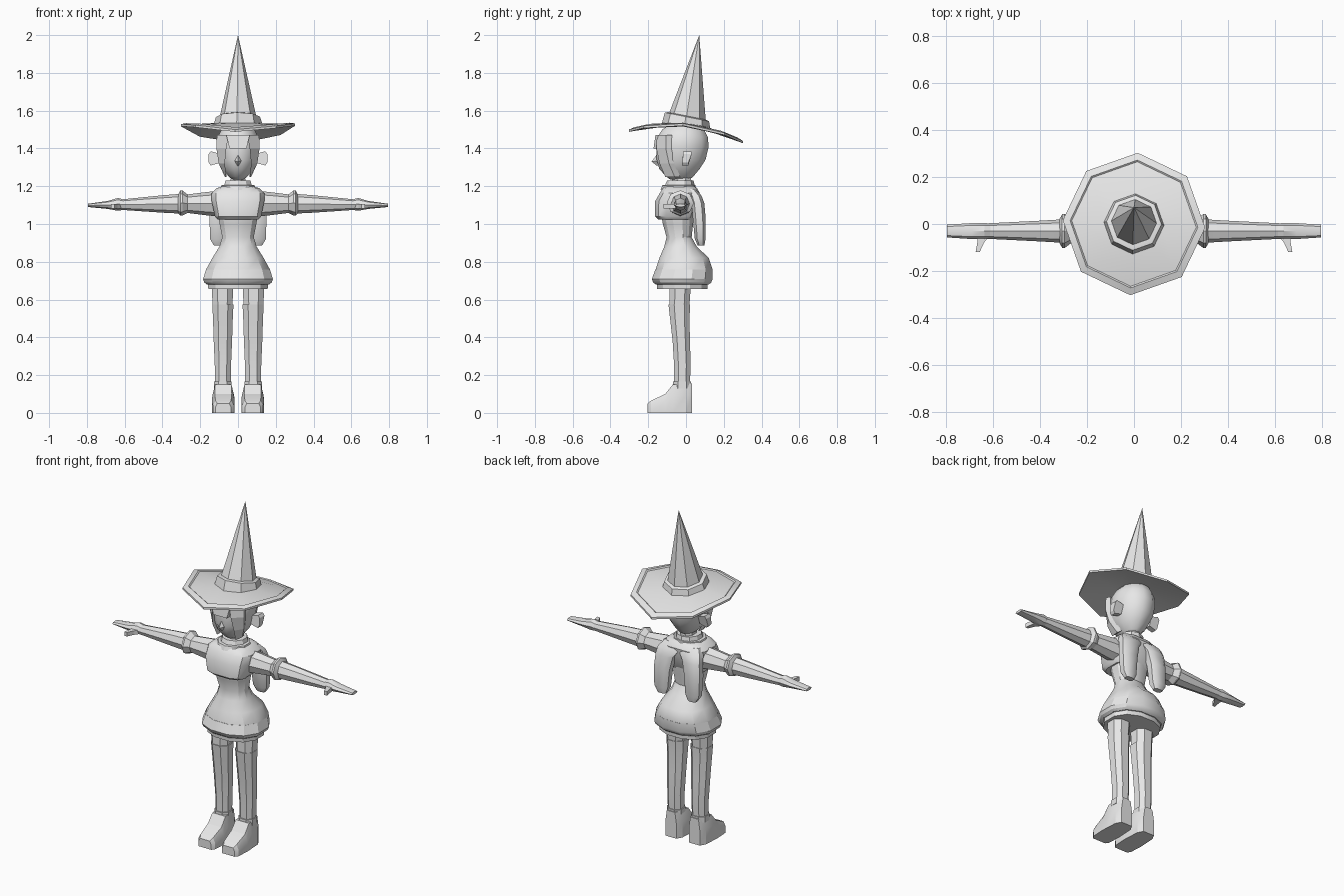
import bpy, bmesh, math
from mathutils import Vector

grey = bpy.data.materials.new("plain_grey")
grey.diffuse_color = (0.8, 0.8, 0.8, 1)


def finish(name, bm, angle=30):
    bmesh.ops.remove_doubles(bm, verts=bm.verts, dist=0.0005)
    bmesh.ops.recalc_face_normals(bm, faces=bm.faces)
    me = bpy.data.meshes.new(name)
    bm.to_mesh(me)
    bm.free()
    me.materials.append(grey)
    ob = bpy.data.objects.new(name, me)
    bpy.context.collection.objects.link(ob)
    bpy.ops.object.select_all(action='DESELECT')
    ob.select_set(True)
    bpy.context.view_layer.objects.active = ob
    if angle:
        bpy.ops.object.shade_smooth_by_angle(angle=math.radians(angle))
    return ob


def ring(rx, ry, n, phase=0.0, p=1.0):
    """Flat cross-section; p below 1 makes it boxier."""
    pts = []
    for i in range(n):
        a = 2 * math.pi * i / n + phase
        c, s = math.cos(a), math.sin(a)
        pts.append((rx * math.copysign(abs(c) ** p, c), ry * math.copysign(abs(s) ** p, s)))
    return pts


def loft(name, rings, angle=30):
    """Skin a list of equal-length point loops and cap both ends."""
    bm = bmesh.new()
    loops = [[bm.verts.new(p) for p in r] for r in rings]
    n = len(loops[0])
    for a, b in zip(loops, loops[1:]):
        for i in range(n):
            bm.faces.new((a[i], a[(i + 1) % n], b[(i + 1) % n], b[i]))
    bm.faces.new(loops[0])
    bm.faces.new(loops[-1])
    return finish(name, bm, angle)


def column(name, rows, n=12, phase=0.0, p=1.0, cx=0.0, angle=30):
    """Upright loft; rows are (z, half width, front y, back y)."""
    return loft(name, [[(cx + x, (y0 + y1) / 2 + y, z) for x, y in ring(rx, (y1 - y0) / 2, n, phase, p)]
                       for z, rx, y0, y1 in rows], angle)


def along_x(name, rows, side, n=8, y_c=-0.03):
    """Sideways loft; rows are (x, half depth, low z, high z)."""
    return loft(name, [[(side * x, y_c + y, (z0 + z1) / 2 + z)
                        for y, z in ring(ry, (z1 - z0) / 2, n, 0)]
                       for x, ry, z0, z1 in rows], 25)


# --- hat: drooping eight-sided brim, band and leaning cone
def brim_z(y):
    return 1.525 - 0.1 * y - 0.67 * y * y


TURN = math.radians(-3)


def brim_ring(r, dz):
    return [(x, y, brim_z(y) + dz) for x, y in ring(r, r, 8, TURN)]


loft("hat_brim", [brim_ring(0.10, -0.006), brim_ring(0.27, -0.010), brim_ring(0.303, -0.006),
                  brim_ring(0.303, 0.006), brim_ring(0.272, 0.010), brim_ring(0.265, 0.003),
                  brim_ring(0.12, 0.008)], 25)


def tilted(r, z):
    return [(x, y + 0.005, z - 0.2 * y) for x, y in ring(r, r, 8, TURN)]


loft("hat_band", [brim_ring(0.13, 0.0), tilted(0.117, 1.567), tilted(0.10, 1.572)], 20)
loft("hat_cone", [tilted(0.101, 1.55), [(0, 0.07, 2.0)] * 8], 20)

# --- head, neck and collar
column("head", [(1.235, 0.03, -0.085, 0.02), (1.25, 0.05, -0.105, 0.04), (1.29, 0.083, -0.145, 0.075),
                (1.34, 0.105, -0.16, 0.108), (1.41, 0.115, -0.163, 0.125), (1.46, 0.112, -0.155, 0.12),
                (1.50, 0.09, -0.13, 0.10), (1.53, 0.06, -0.08, 0.07)], 12, math.pi / 12, angle=40)
column("neck", [(1.16, 0.055, -0.09, 0.04), (1.25, 0.04, -0.075, 0.03)], 8, math.pi / 8)
column("collar", [(1.18, 0.10, -0.135, 0.055), (1.205, 0.092, -0.125, 0.05),
                  (1.207, 0.076, -0.11, 0.045), (1.23, 0.07, -0.10, 0.04), (1.23, 0.05, -0.085, 0.03)],
       10, math.pi / 10)

# nose
loft("nose", [[(0, -0.15, 1.305), (0.02, -0.15, 1.335), (0, -0.15, 1.375), (-0.02, -0.15, 1.335)],
              [(0, -0.182, 1.33)] * 4], 0)

# fringe across the forehead
loft("fringe", [[(-0.045, y, 1.40), (0.045, y, 1.40), (0.062, y + 0.01, 1.47), (-0.062, y + 0.01, 1.47)]
                for y in (-0.172, -0.13)], 0)

# --- torso, jacket and skirt
column("torso", [(0.70, 0.18, -0.175, 0.135), (0.76, 0.174, -0.165, 0.145), (0.82, 0.14, -0.145, 0.125),
                 (0.88, 0.102, -0.118, 0.06), (0.93, 0.086, -0.105, 0.032), (1.00, 0.10, -0.125, 0.04),
                 (1.08, 0.115, -0.14, 0.05), (1.17, 0.09, -0.11, 0.05)], 12, math.pi / 12, 0.9)
column("skirt_rim", [(0.68, 0.17, -0.165, 0.125), (0.69, 0.184, -0.178, 0.138), (0.708, 0.191, -0.186, 0.146),
                     (0.76, 0.174, -0.167, 0.146)], 12, math.pi / 12, 0.9)
column("skirt_hem", [(0.655, 0.162, -0.157, 0.118), (0.70, 0.165, -0.16, 0.12)], 12, math.pi / 12, 0.9)
column("jacket", [(1.025, 0.112, -0.15, 0.035), (1.04, 0.125, -0.166, 0.045), (1.12, 0.142, -0.166, 0.07),
                  (1.165, 0.142, -0.14, 0.075), (1.19, 0.115, -0.125, 0.06), (1.20, 0.08, -0.11, 0.045)],
       12, math.pi / 12, 0.6)

for side, tag in ((1, "right"), (-1, "left")):
    # ear with a hanging earring
    loft(tag + "_ear", [[(side * x, y, z) for y, z in ((-0.02, 1.31 + d), (0.012, 1.31 + d),
                                                      (0.03, 1.385 - d), (-0.015, 1.385 - d))]
                        for x, d in ((0.10, 0.012), (0.145, 0.0), (0.155, 0.015))], 0)

    # lock of hair framing the face
    loft(tag + "_face_lock", [[(side * x, y, z) for x, y in ((x0, yf), (x1, yf + 0.05),
                                                            (x1 - 0.01, yf + 0.08), (x0, yf + 0.05))]
                              for z, x0, x1, yf in ((1.25, 0.062, 0.07, -0.11), (1.32, 0.07, 0.102, -0.14),
                                                    (1.40, 0.062, 0.114, -0.157), (1.47, 0.05, 0.112, -0.155))], 0)

    # cape lobe hanging down the back
    loft(tag + "_cape_lobe", [[(side * (cx + x), cy + y, z) for x, y in ring(rx, ry, 8, math.pi / 8, 0.7)]
                              for z, cx, cy, rx, ry in (
                                  (0.885, 0.10, 0.08, 0.028, 0.018), (0.92, 0.103, 0.075, 0.047, 0.03),
                                  (1.03, 0.10, 0.07, 0.054, 0.036), (1.11, 0.088, 0.063, 0.06, 0.036),
                                  (1.15, 0.07, 0.05, 0.072, 0.034), (1.185, 0.055, 0.025, 0.06, 0.028))], 35)

    # sleeve, cuff, forearm with flat hand, thumb
    along_x(tag + "_sleeve", [(0.10, 0.065, 1.04, 1.175), (0.16, 0.06, 1.045, 1.17),
                              (0.28, 0.05, 1.06, 1.155)], side)
    along_x(tag + "_cuff", [(0.265, 0.05, 1.06, 1.155), (0.295, 0.072, 1.045, 1.178),
                            (0.305, 0.072, 1.045, 1.178), (0.32, 0.045, 1.06, 1.15)], side)
    along_x(tag + "_forearm", [(0.30, 0.05, 1.055, 1.16), (0.40, 0.044, 1.06, 1.152),
                               (0.62, 0.033, 1.075, 1.13)], side)
    along_x(tag + "_hand", [(0.59, 0.03, 1.078, 1.125), (0.635, 0.034, 1.07, 1.138),
                            (0.69, 0.034, 1.08, 1.122), (0.795, 0.027, 1.09, 1.107)], side)
    loft(tag + "_thumb", [[(side * (x + a), y, 1.095 + b) for a, b in
                           ((-w, -0.012), (w, -0.012), (w, 0.012), (-w, 0.012))]
                          for x, y, w in ((0.635, -0.04, 0.028), (0.652, -0.08, 0.014),
                                          (0.664, -0.118, 0.009))], 0)

    # leg with stocking top
    column(tag + "_leg", [(0.13, 0.044, -0.065, 0.022), (0.25, 0.046, -0.066, 0.028), (0.38, 0.052, -0.074, 0.024),
                          (0.50, 0.056, -0.088, 0.022), (0.575, 0.06, -0.097, 0.026)],
           8, math.pi / 8, 0.85, side * 0.08)
    column(tag + "_thigh", [(0.57, 0.056, -0.092, 0.022), (0.68, 0.062, -0.092, 0.03)],
           8, math.pi / 8, 0.85, side * 0.082)

    # boot: toe-to-heel slices, each (y, half width, height)
    loft(tag + "_boot", [[(side * 0.078 + k * w, y, z) for k, z in
                          ((-1, 0), (1, 0), (1, h * 0.6), (0.75, h), (-0.75, h), (-1, h * 0.6))]
                         for y, w, h in ((-0.203, 0.042, 0.05), (-0.185, 0.055, 0.065), (-0.11, 0.06, 0.10),
                                         (-0.07, 0.058, 0.15), (0.0, 0.054, 0.155), (0.032, 0.036, 0.155))], 25)
    column(tag + "_boot_cuff", [(0.13, 0.05, -0.072, 0.03), (0.165, 0.05, -0.072, 0.03)],
           8, math.pi / 8, 0.85, side * 0.08)
